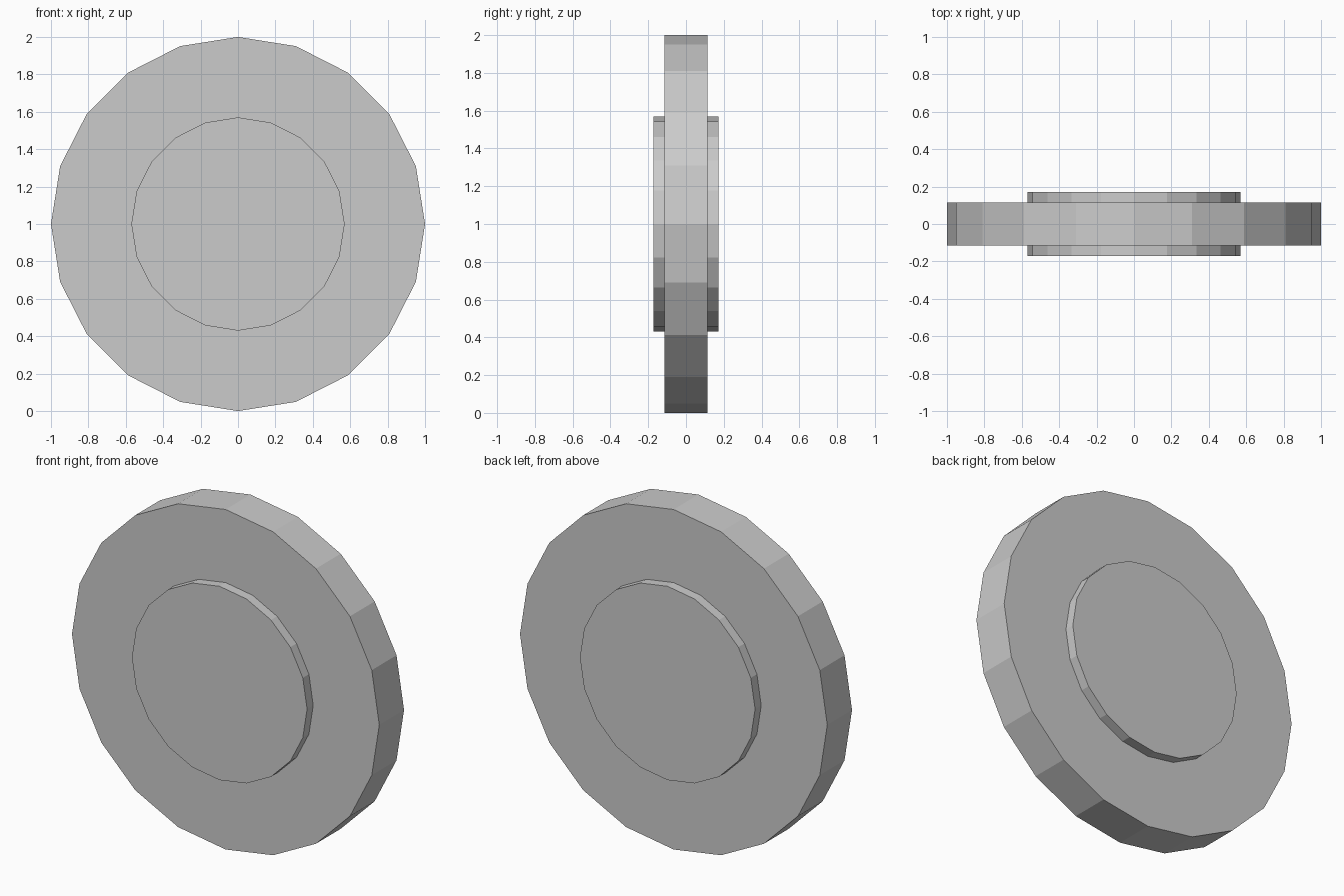
import bpy, bmesh
from math import pi
from mathutils import Matrix, Vector

if "Cube" in bpy.data.objects:
    bpy.data.objects.remove(bpy.data.objects["Cube"])

SIDES = 20
RIM_RADIUS, RIM_HALF = 1.0, 0.115
HUB_RADIUS, HUB_HALF = 0.57, 0.172

bm = bmesh.new()

# Rim: a 20-sided disc, its axis along z for now
bmesh.ops.create_cone(bm, cap_ends=True, segments=SIDES,
                      radius1=RIM_RADIUS, radius2=RIM_RADIUS, depth=2 * RIM_HALF)

# Raised hub on each side: inset the cap, then extrude it outwards
bm.normal_update()
for cap in [f for f in bm.faces if len(f.verts) == SIDES]:
    side = 1 if cap.normal.z > 0 else -1
    for radius_scale, rise in ((HUB_RADIUS / RIM_RADIUS, 0), (1, HUB_HALF - RIM_HALF)):
        new = bmesh.ops.extrude_discrete_faces(bm, faces=[cap])["faces"]
        cap = new[0]
        bmesh.ops.scale(bm, verts=cap.verts, vec=(radius_scale, radius_scale, 1))
        bmesh.ops.translate(bm, verts=cap.verts, vec=Vector((0, 0, side * rise)))

# Stand the wheel up with its axis along y, resting on z = 0
bm.transform(Matrix.Translation((0, 0, RIM_RADIUS)) @ Matrix.Rotation(pi / 2, 4, 'X'))
bmesh.ops.recalc_face_normals(bm, faces=bm.faces)

mesh = bpy.data.meshes.new("wheel")
bm.to_mesh(mesh)
bm.free()
bpy.context.collection.objects.link(bpy.data.objects.new("wheel", mesh))
